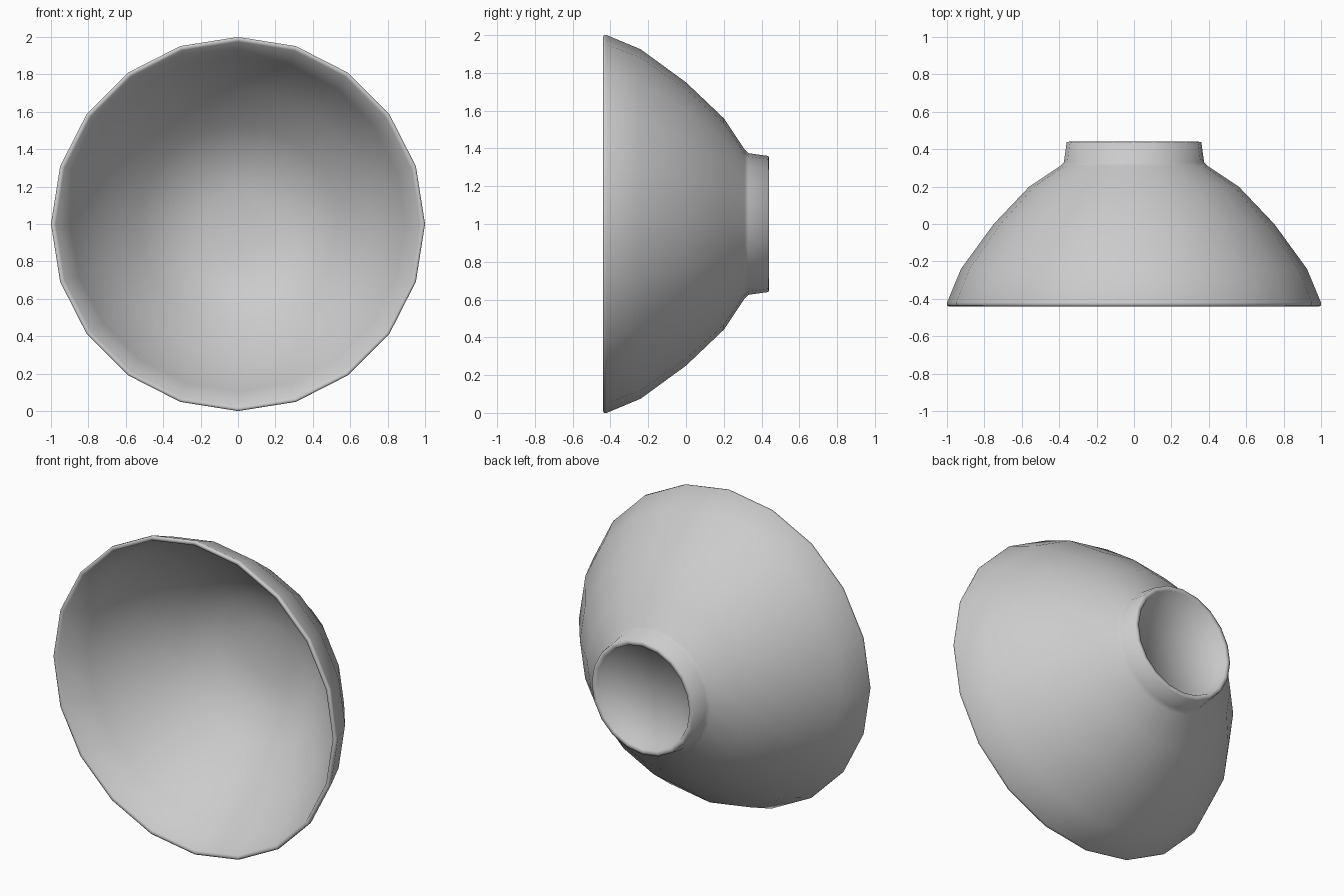
import bpy, bmesh, math

if "Cube" in bpy.data.objects:
    bpy.data.objects.remove(bpy.data.objects["Cube"])

SIDES = 20

# Closed bowl profile as (radius, y): foot recess, foot, outer wall, rim, inner wall
profile = [
    (0.0, 0.39), (0.31, 0.39), (0.33, 0.437), (0.345, 0.44), (0.36, 0.437),
    (0.375, 0.33), (0.395, 0.31), (0.56, 0.20), (0.75, 0.0), (0.925, -0.24),
    (1.0, -0.42), (1.0, -0.435), (0.99, -0.44), (0.975, -0.435),
    (0.895, -0.24), (0.72, -0.01), (0.53, 0.175), (0.36, 0.295),
    (0.18, 0.335), (0.0, 0.345),
]

bm = bmesh.new()


def ring(r, y):
    """One vertex on the axis, or a 20-sided ring around it."""
    if r == 0:
        return [bm.verts.new((0, y, 1))]
    return [bm.verts.new((r * math.cos(2 * math.pi * i / SIDES), y,
                          1 + r * math.sin(2 * math.pi * i / SIDES)))
            for i in range(SIDES)]


# Skin neighbouring rings, with fans at the two axis points
rings = [ring(r, y) for r, y in profile]
for a, b in zip(rings, rings[1:]):
    for i in range(SIDES):
        j = (i + 1) % SIDES
        corners = [a[i % len(a)], a[j % len(a)], b[j % len(b)], b[i % len(b)]]
        bm.faces.new(list(dict.fromkeys(corners)))
bmesh.ops.recalc_face_normals(bm, faces=bm.faces)

mesh = bpy.data.meshes.new("bowl")
bm.to_mesh(mesh)
bm.free()
bowl = bpy.data.objects.new("bowl", mesh)
bpy.context.collection.objects.link(bowl)

# Smooth shading throughout, as on glazed pottery
for p in mesh.polygons:
    p.use_smooth = True
